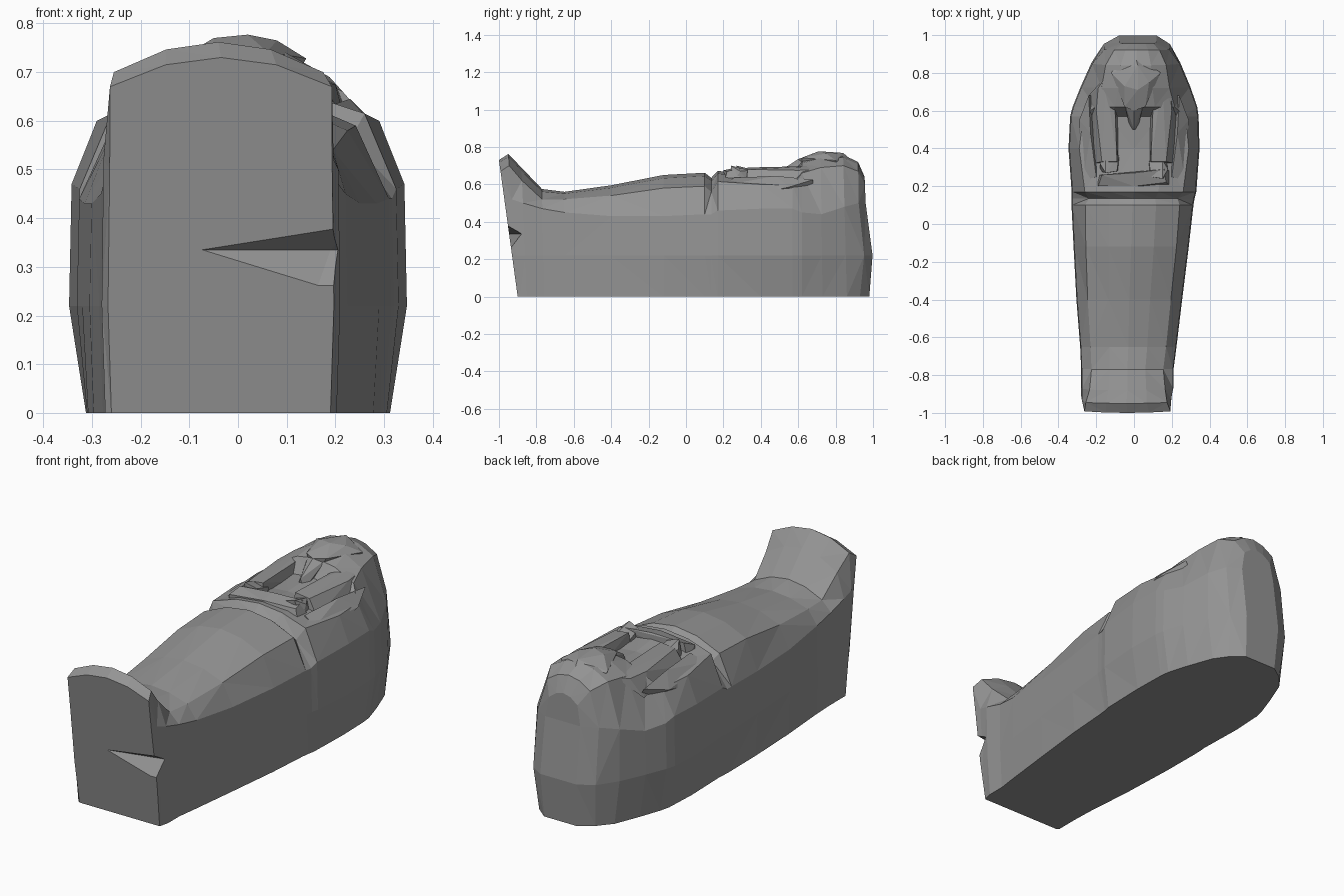
import bpy, bmesh

# Dark grey stone
stone = bpy.data.materials.new("dark_stone")
stone.diffuse_color = (.295, .295, .295, 1)


def finish(name, bm):
    bmesh.ops.recalc_face_normals(bm, faces=bm.faces[:])
    me = bpy.data.meshes.new(name)
    bm.to_mesh(me)
    bm.free()
    me.materials.append(stone)
    ob = bpy.data.objects.new(name, me)
    bpy.context.collection.objects.link(ob)
    return ob


def hull(name, pts):
    """Faceted carved lump from a few corner points."""
    bm = bmesh.new()
    for p in pts:
        bm.verts.new(p)
    res = bmesh.ops.convex_hull(bm, input=bm.verts[:])
    junk = {g for g in res["geom_interior"] + res["geom_unused"]
            if isinstance(g, bmesh.types.BMVert)}
    bmesh.ops.delete(bm, geom=list(junk), context='VERTS')
    return finish(name, bm)


def flip(pts):
    return [(-x, y, z) for x, y, z in pts]


# Coffin sections: y at base, y at top, centre x, half width,
# wall top z, lid edge half width, lid edge z, crown z
SECTIONS = [
    (-.90, -1.0, -.035, .232, .50, .228, .67, .73),
    (-.89, -.95, -.04, .24, .52, .215, .70, .762),
    (-.85, -.88, -.035, .245, .50, .20, .62, .69),
    (-.76, -.77, -.035, .245, .47, .19, .52, .575),
    (-.65, -.65, -.03, .255, .45, .20, .52, .56),
    (-.40, -.40, -.025, .28, .43, .22, .54, .595),
    (-.12, -.12, -.015, .305, .43, .24, .58, .65),
    (.10, .10, -.008, .323, .44, .25, .59, .662),
    (.135, .135, -.005, .326, .44, .235, .56, .635),
    (.17, .17, 0, .33, .46, .26, .615, .672),
    (.40, .40, 0, .347, .47, .29, .60, .645),
    (.57, .57, .002, .34, .47, .27, .595, .655),
    (.62, .62, .005, .33, .45, .21, .66, .73),
    (.73, .72, .008, .29, .44, .18, .69, .757),
    (.86, .84, .01, .235, .48, .16, .70, .757),
    (.93, .92, .015, .175, .50, .12, .67, .72),
    (.98, .955, .02, .10, .50, .08, .60, .64),
]

# Coffin body lofted from foot board to head
bm = bmesh.new()
rings = []
for yb, yt, c, w, zs, wt, ze, zt in SECTIONS:
    wb = w * (.97 - .07 * min(1, max(0, (yb + .2) / .6)))
    half = [(wb, 0), (w, .22), (w * .985, zs), (wt, ze),
            (wt * .5, ze + .75 * (zt - ze))]
    prof = half + [(0, zt)] + [(-x, z) for x, z in reversed(half)]
    bulge = .026 if yb > .9 else 0
    rings.append([bm.verts.new((c + x, yb + (yt - yb) * z / zt + bulge * (z == .22), z))
                  for x, z in prof])
for a, b in zip(rings, rings[1:]):
    n = len(a)
    for i in range(n):
        j = (i + 1) % n
        bm.faces.new((a[i], a[j], b[j], b[i]))
bm.faces.new(rings[0])
# rounded end of the head, built from horizontal strips
end = rings[-1]
for i in range(5):
    bm.faces.new([end[i], end[i + 1], end[9 - i], end[10 - i]] if i < 4
                 else [end[4], end[5], end[6]])
bmesh.ops.triangulate(bm, faces=bm.faces[:])
body = finish("coffin_body", bm)

# Broken corner on the foot board
chip = hull("chip_cutter", [(-.09, -.950, .335), (.26, -1.0, .415), (.26, -.96, .23),
                            (.16, -.945, .25), (.19, -.88, .335), (.26, -.88, .335)])
chip.hide_render = True
chip.hide_set(True)
mod = body.modifiers.new("chip", 'BOOLEAN')
mod.operation = 'DIFFERENCE'
mod.object = chip

# Face with heart-shaped outline
hull("face", [(0, .60, .735), (-.05, .62, .742), (.06, .62, .742), (-.12, .80, .728),
              (.14, .80, .728), (-.05, .73, .770), (.02, .71, .777), (.08, .75, .765),
              (.02, .84, .768), (0, .91, .71), (0, .62, .62), (-.1, .85, .65), (.1, .85, .65)])

# Beard wedge under the chin
hull("beard", [(-.05, .64, .73), (.05, .64, .73), (0, .60, .735), (0, .50, .67),
               (-.02, .5, .62), (.02, .5, .62), (0, .66, .62)])

# Headdress lappets and shoulder folds, mirrored
lappet = [(.09, .33, .69), (.17, .33, .68), (.10, .60, .69), (.20, .60, .675),
          (.19, .72, .68), (.08, .32, .60), (.22, .32, .60), (.08, .60, .60),
          (.24, .68, .58), (.15, .78, .70)]
fold = [(.20, .25, .635), (.27, .23, .60), (.23, .48, .645), (.24, .68, .625),
        (.29, .55, .585), (.18, .25, .54), (.30, .24, .52), (.18, .68, .52)]
for side, f in (("right", lambda p: p), ("left", flip)):
    hull("lappet_" + side, f(lappet))
    hull("shoulder_fold_" + side, f(fold))

# Folded forearms across the chest
hull("forearms", [(-.19, .20, .655), (-.17, .26, .68), (.0, .20, .675), (0, .27, .69),
                  (.17, .22, .67), (.16, .29, .685), (-.19, .26, .60), (.2, .28, .60),
                  (-.19, .2, .6), (.2, .2, .6)])

# Hands at the arm ends
fist = [(.09, .25, .68), (.15, .24, .70), (.18, .29, .67), (.15, .34, .675),
        (.08, .33, .66), (.08, .25, .6), (.18, .25, .6), (.17, .34, .6), (.08, .34, .6)]
hull("fist_right", fist)
hull("fist_left", [(-x, y + .03, z) for x, y, z in fist])
